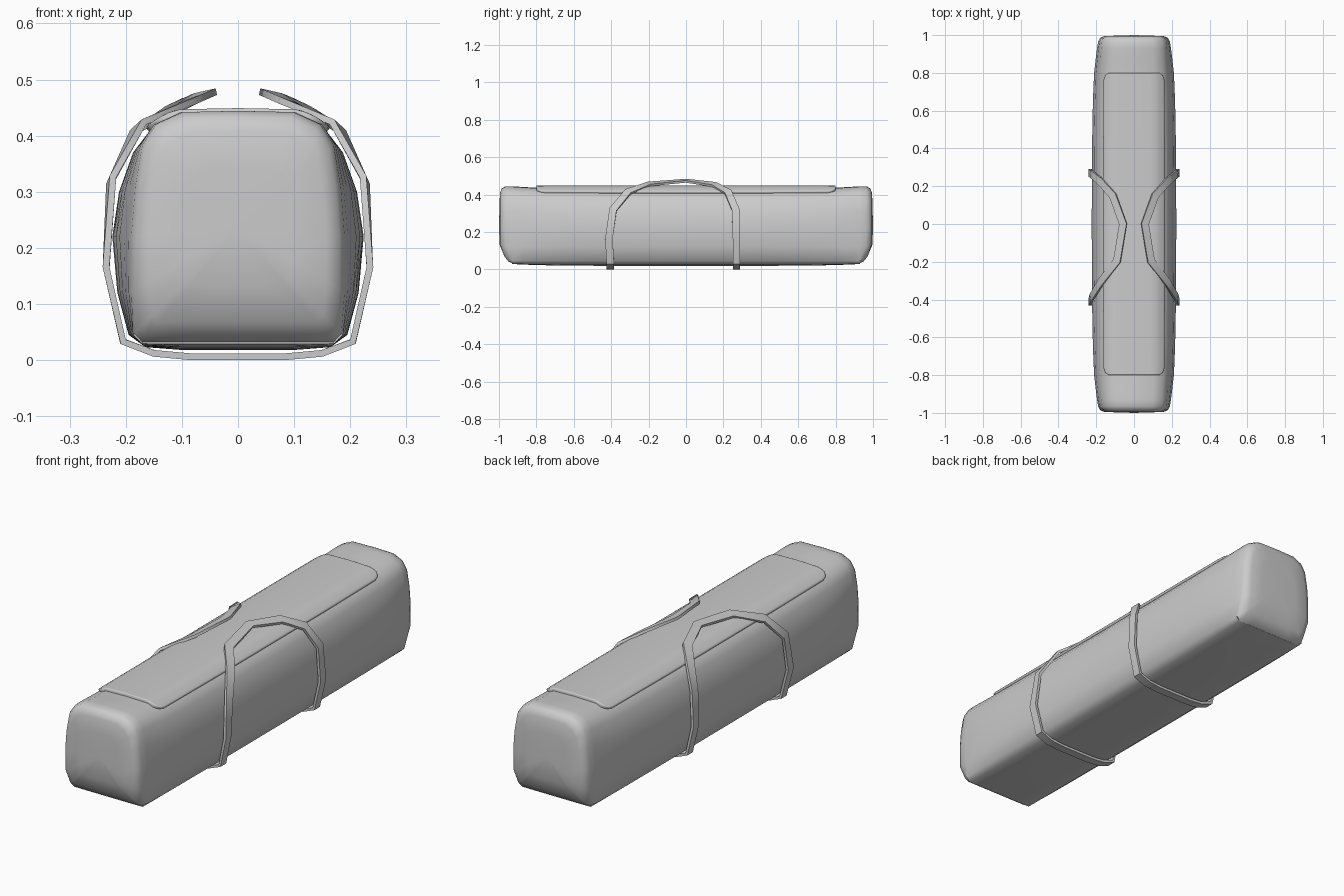
import bpy
from math import radians
from mathutils import Vector

if "Cube" in bpy.data.objects:
    bpy.data.objects.remove(bpy.data.objects["Cube"])


def make_object(name, verts, faces, angle):
    mesh = bpy.data.meshes.new(name)
    mesh.from_pydata(verts, [], faces)
    obj = bpy.data.objects.new(name, mesh)
    bpy.context.collection.objects.link(obj)
    bpy.ops.object.select_all(action='DESELECT')
    obj.select_set(True)
    bpy.context.view_layer.objects.active = obj
    bpy.ops.object.mode_set(mode='EDIT')
    bpy.ops.mesh.select_all(action='SELECT')
    bpy.ops.mesh.normals_make_consistent(inside=False)
    bpy.ops.object.mode_set(mode='OBJECT')
    bpy.ops.object.shade_smooth_by_angle(angle=radians(angle))
    return obj


def mirrored(half):
    """Close a half profile that starts and ends on x = 0."""
    return half + [(-x, z) for x, z in half[-2:0:-1]]


# Bag body: bulging middle section blended into squarer end sections
mid = mirrored([(0, .018), (.10, .018), (.165, .023), (.195, .045), (.215, .12),
                (.224, .22), (.212, .30), (.187, .37), (.16, .405), (.11, .427), (0, .43)])
end = mirrored([(0, .03), (.10, .03), (.172, .03), (.186, .045), (.192, .12),
                (.192, .22), (.185, .31), (.172, .385), (.148, .422), (.10, .444), (0, .446)])
n = len(mid)
# (y, blend towards middle, scale about the section centre)
half_rows = [(.997, 0, .5), (.995, 0, .82), (.985, 0, .94), (.965, 0, .99), (.93, .12, 1),
             (.87, .35, 1), (.8, .6, 1), (.65, .8, 1), (.4, .95, 1)]
rows = ([(-y, f, s) for y, f, s in half_rows] + [(0, 1, 1)] + half_rows[::-1])
verts = []
for y, f, s in rows:
    for (mx, mz), (ex, ez) in zip(mid, end):
        x = (ex + (mx - ex) * f) * s
        z = .235 + (ez + (mz - ez) * f - .235) * s
        slant = .04 * max(0, .13 - z) / .1 if abs(y) > .95 else 0
        verts.append((x, y - slant * (1 if y > 0 else -1), z))
faces = [(r * n + i, r * n + (i + 1) % n, (r + 1) * n + (i + 1) % n, (r + 1) * n + i)
         for r in range(len(rows) - 1) for i in range(n)]
last = (len(rows) - 1) * n
verts += [(0, -1, .235), (0, 1, .235)]
for i in range(n):
    j = (i + 1) % n
    faces += [(len(verts) - 2, j, i), (len(verts) - 1, last + i, last + j)]
make_object("bag_body", verts, faces, 45)


# Top flap: curved panel with rounded corners
def flap_height(x):
    x = abs(x)
    if x < .10:
        return .449 - .02 * x
    t = (x - .10) / .066
    return .447 - .032 * t ** 1.6


stations = [(.80, .135), (.793, .148), (.78, .158), (.76, .163), (.4, .165)]
stations = [(-y, w) for y, w in stations] + [(0, .165)] + stations[::-1]
fracs = [-1, -.93, -.82, -.7, -.5, 0, .5, .7, .82, .93, 1]
m = len(fracs)
verts = [(w * u, y, flap_height(w * u)) for y, w in stations for u in fracs]
faces = [(r * m + i, r * m + i + 1, (r + 1) * m + i + 1, (r + 1) * m + i)
         for r in range(len(stations) - 1) for i in range(m - 1)]
flap = make_object("top_flap", verts, faces, 45)
for poly in flap.data.polygons:
    if poly.normal.z < 0:
        poly.flip()
solid = flap.modifiers.new("thickness", 'SOLIDIFY')
solid.thickness = .03
solid.offset = -1
bevel = flap.modifiers.new("soft_edge", 'BEVEL')
bevel.width = .005
bevel.segments = 2
bevel.limit_method = 'ANGLE'
bevel.angle_limit = radians(50)

# Carry strap: one closed ribbon running under the bag and up into two handles
right = [(.085, -.405, .006), (.15, -.405, .012), (.205, -.405, .033), (.235, -.412, .165),
         (.226, -.39, .32), (.178, -.31, .415), (.09, -.195, .457), (.058, 0, .474),
         (.112, .15, .454), (.178, .225, .413), (.226, .265, .32), (.235, .27, .165),
         (.205, .27, .033), (.15, .27, .012), (.085, .27, .006)]
path = [Vector(p) for p in right] + [Vector((-x, y, z)) for x, y, z in right[::-1]]
k = len(path)
verts = []
for i, p in enumerate(path):
    t = ((path[(i + 1) % k] - p).normalized() + (p - path[i - 1]).normalized()).normalized()
    side = t.cross(Vector((p.x, 0, p.z - .22))).normalized() * .02
    out = side.cross(t).normalized() * .006
    if out.dot(Vector((p.x, 0, p.z - .22))) < 0:
        out = -out
    verts += [p + side + out, p - side + out, p - side - out, p + side - out]
faces = [(i * 4 + a, i * 4 + (a + 1) % 4, (i + 1) % k * 4 + (a + 1) % 4, (i + 1) % k * 4 + a)
         for i in range(k) for a in range(4)]
make_object("carry_strap", verts, faces, 35)
